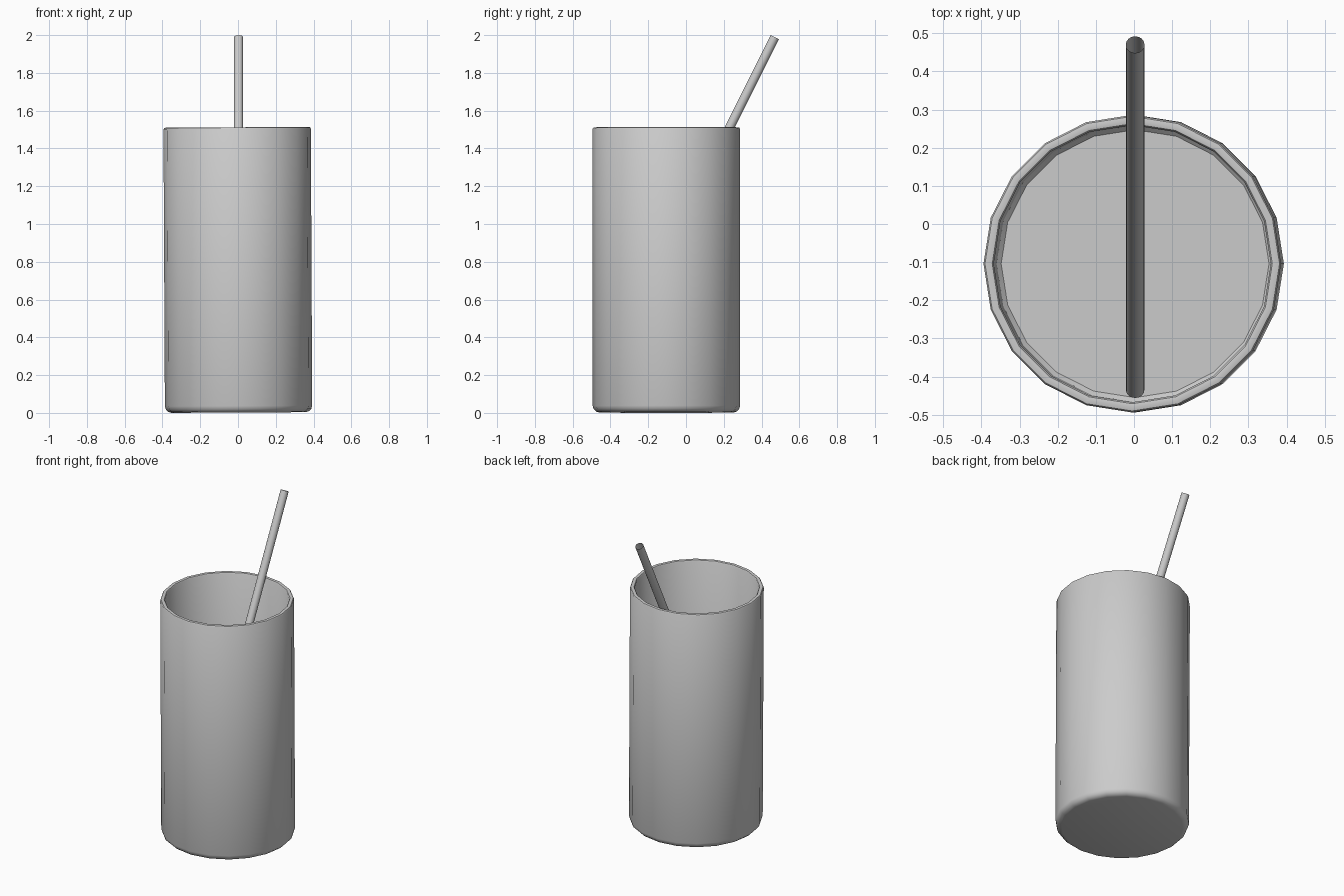
import bpy, bmesh, math
from mathutils import Vector

if "Cube" in bpy.data.objects:
    bpy.data.objects.remove(bpy.data.objects["Cube"])


def lathe(name, profile, sides, cap_ends):
    """Revolve (radius, z) points round the z axis."""
    bm = bmesh.new()
    rings = []
    for r, z in profile:
        rings.append([bm.verts.new((r * math.cos(2 * math.pi * i / sides),
                                    r * math.sin(2 * math.pi * i / sides), z))
                      for i in range(sides)])
    for a, b in zip(rings, rings[1:]):
        for i in range(sides):
            j = (i + 1) % sides
            bm.faces.new((a[i], a[j], b[j], b[i]))
    if cap_ends:
        bm.faces.new(list(reversed(rings[0])))
        bm.faces.new(rings[-1])
    mesh = bpy.data.meshes.new(name)
    bm.to_mesh(mesh)
    bm.free()
    obj = bpy.data.objects.new(name, mesh)
    bpy.context.collection.objects.link(obj)
    bpy.ops.object.select_all(action='DESELECT')
    obj.select_set(True)
    bpy.context.view_layer.objects.active = obj
    bpy.ops.object.shade_smooth_by_angle(angle=math.radians(40))
    return obj


# Cup: outside from the rounded foot to the rim, then down the inside to the floor
R, H, WALL = 0.39, 1.51, 0.027
cup_profile = [
    (R - 0.035, 0), (R - 0.018, 0.005), (R - 0.005, 0.018), (R, 0.035),
    (R, H - 0.008), (R - 0.004, H - 0.002), (R - WALL / 2, H),
    (R - WALL + 0.004, H - 0.002), (R - WALL, H - 0.008),
    (R - WALL, 0.04), (R - WALL - 0.012, 0.028),
]
cup = lathe("cup", cup_profile, 20, True)
cup.location = (0.003, -0.104, 0.002)
cup.rotation_euler.y = -0.005

# Straw: open tube leaning against the back of the rim
start, end = Vector((0.003, -0.434, 0.18)), Vector((0.003, 0.470, 1.989))
axis = end - start
straw = lathe("straw", [(0.0245, 0), (0.0245, axis.length)], 16, False)
straw.location = start
straw.rotation_euler = axis.to_track_quat('Z', 'Y').to_euler()
